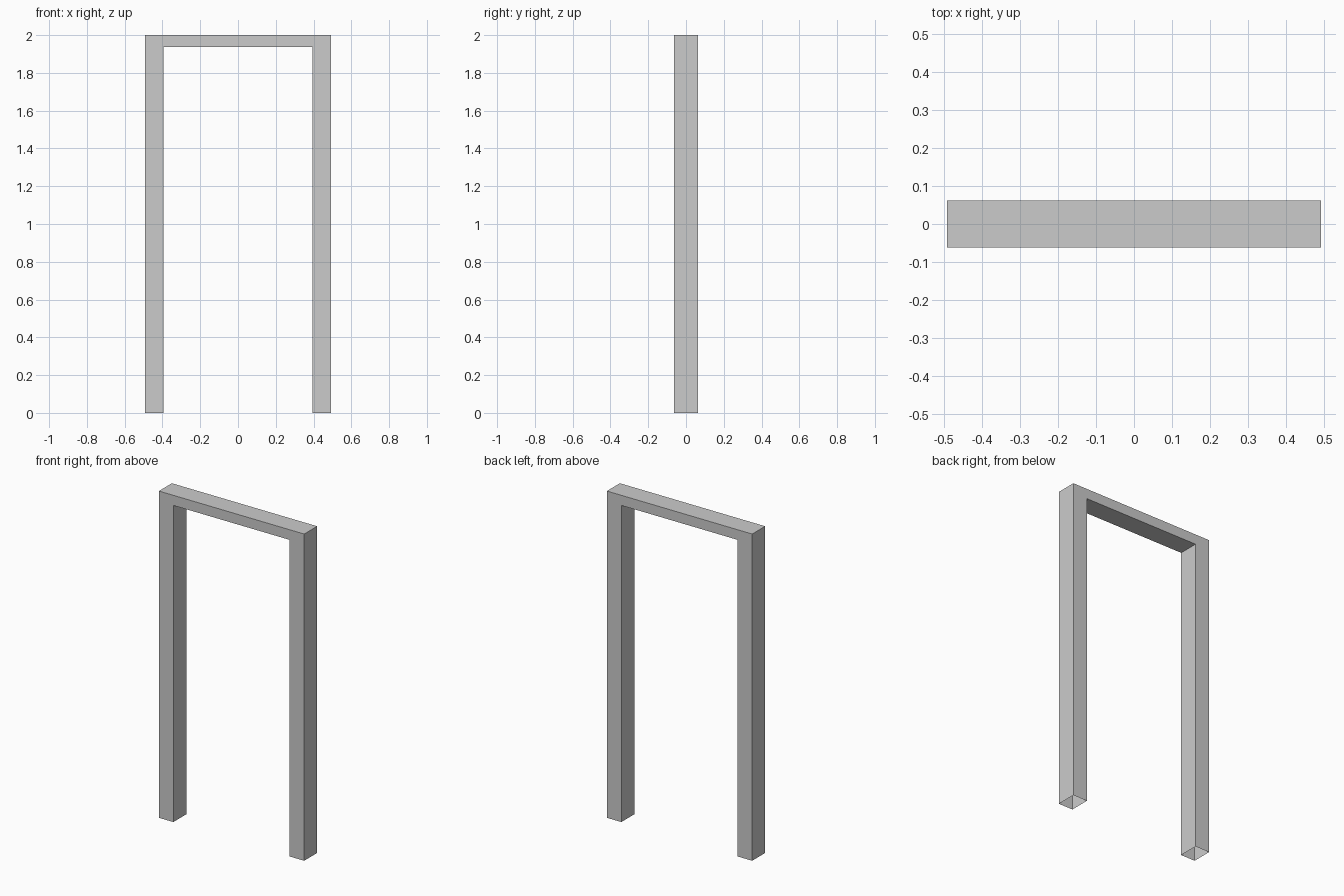
import bpy, bmesh

if "Cube" in bpy.data.objects:
    bpy.data.objects.remove(bpy.data.objects["Cube"])

HALF_W, INNER_W = 0.492, 0.394
TOP, INNER_TOP = 2.0, 1.938
HALF_D = 0.0625

# Door frame: U-shaped profile extruded through its depth
half = [(INNER_W, INNER_TOP), (INNER_W, 0), (HALF_W, 0), (HALF_W, TOP)]
profile = half + [(-x, z) for x, z in reversed(half)]

bm = bmesh.new()
front = bm.faces.new([bm.verts.new((x, -HALF_D, z)) for x, z in profile])
ext = bmesh.ops.extrude_face_region(bm, geom=[front], use_keep_orig=True)
moved = [g for g in ext["geom"] if isinstance(g, bmesh.types.BMVert)]
bmesh.ops.translate(bm, verts=moved, vec=(0, 2 * HALF_D, 0))
bmesh.ops.recalc_face_normals(bm, faces=bm.faces)

# The feet are open: the frame is a hollow shell
feet = [f for f in bm.faces if all(v.co.z < 0.001 for v in f.verts)]
bmesh.ops.delete(bm, geom=feet, context="FACES_ONLY")

mesh = bpy.data.meshes.new("door_frame")
bm.to_mesh(mesh)
bm.free()
bpy.context.collection.objects.link(bpy.data.objects.new("door_frame", mesh))
